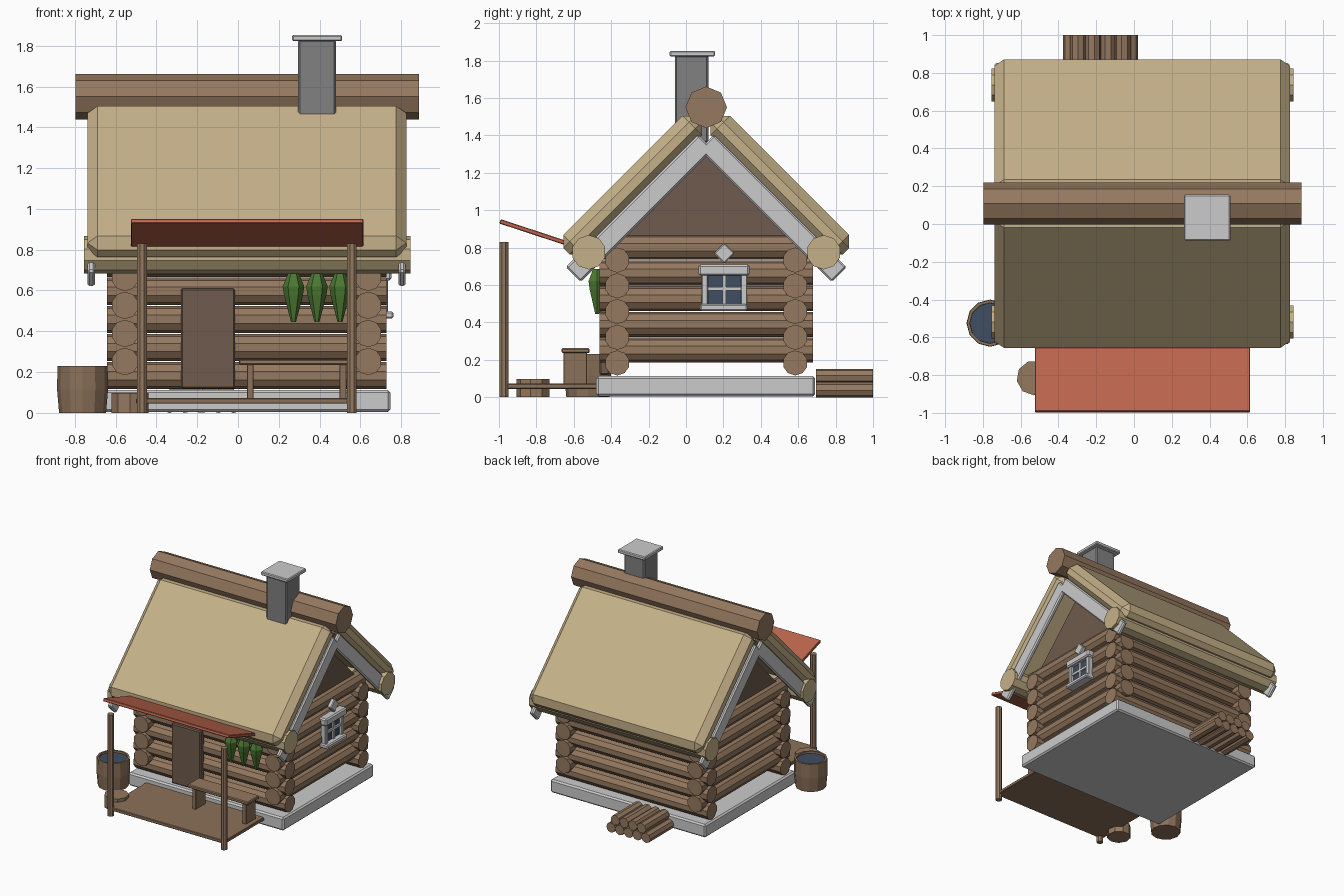
import bpy, bmesh, math
from mathutils import Matrix, Vector

if "Cube" in bpy.data.objects:
    bpy.data.objects.remove(bpy.data.objects["Cube"])

CX, CY = 0.042, 0.108      # centre of the house body
R2 = math.sqrt(0.5)


def material(name, r, g, b):
    m = bpy.data.materials.new(name)
    m.diffuse_color = (r, g, b, 1)
    m.use_nodes = True
    m.node_tree.nodes["Principled BSDF"].inputs["Base Color"].default_value = m.diffuse_color
    return m


LOG = material("log_wood", 0.30, 0.19, 0.115)
DARK = material("dark_wood", 0.16, 0.105, 0.075)
PLANK = material("plank_wood", 0.26, 0.165, 0.10)
THATCH = material("thatch", 0.56, 0.44, 0.25)
RED = material("red_boards", 0.50, 0.13, 0.075)
GREEN = material("herb_green", 0.07, 0.19, 0.03)
BLUE = material("dark_blue", 0.05, 0.075, 0.12)
CHIM = material("chimney_stone", 0.22, 0.22, 0.22)


def finish(name, bm, mat=None):
    bmesh.ops.recalc_face_normals(bm, faces=bm.faces[:])
    me = bpy.data.meshes.new(name)
    bm.to_mesh(me)
    bm.free()
    ob = bpy.data.objects.new(name, me)
    bpy.context.collection.objects.link(ob)
    if mat:
        me.materials.append(mat)
    return ob


def box(name, x, y, z, mat=None, bevel=0.0, rot=None):
    """Box from (min, max) ranges, optionally bevelled, then rotated about its centre."""
    bm = bmesh.new()
    bmesh.ops.create_cube(bm, size=1)
    bmesh.ops.scale(bm, verts=bm.verts, vec=[b - a for a, b in (x, y, z)])
    if bevel:
        bmesh.ops.bevel(bm, geom=bm.edges[:], offset=bevel, segments=1, affect='EDGES', profile=0.5)
    if rot:
        bmesh.ops.rotate(bm, verts=bm.verts, matrix=Matrix.Rotation(rot[1], 3, rot[0]))
    bmesh.ops.translate(bm, verts=bm.verts, vec=[(a + b) / 2 for a, b in (x, y, z)])
    return finish(name, bm, mat)


def rod(name, p, q, r, mat, sides=10, r2=None, turn=0.0):
    """Faceted cylinder or cone from p to q."""
    p, q = Vector(p), Vector(q)
    bm = bmesh.new()
    bmesh.ops.create_cone(bm, cap_ends=True, segments=sides, radius1=r,
                          radius2=r if r2 is None else r2, depth=(q - p).length)
    m = (q - p).to_track_quat('Z', 'Y').to_matrix() @ Matrix.Rotation(turn, 3, 'Z')
    bmesh.ops.transform(bm, verts=bm.verts, matrix=Matrix.Translation((p + q) / 2) @ m.to_4x4())
    return finish(name, bm, mat)


def lathe(name, centre, profile, sides, mat):
    """Closed or open revolved (radius, height) profile."""
    bm = bmesh.new()
    rings = [[bm.verts.new((centre[0] + r * math.cos(2 * math.pi * i / sides),
                            centre[1] + r * math.sin(2 * math.pi * i / sides), z))
              for i in range(sides)] for r, z in profile]
    for a, b in zip(rings, rings[1:]):
        for i in range(sides):
            j = (i + 1) % sides
            bm.faces.new((a[i], a[j], b[j], b[i]))
    bm.faces.new(rings[0])
    bm.faces.new(rings[-1])
    return finish(name, bm, mat)


# Stone foundation
box("foundation", (CX - 0.70, CX + 0.705), (-0.48, 0.69), (0.005, 0.112), None, 0.012)

# Interlocking log walls
for s in (-1, 1):
    for i in range(5):
        z = 0.183 + 0.1375 * i
        y = CY + s * 0.476
        rod("long_wall_log", (CX - 0.685, y, z), (CX + 0.685, y, z), 0.067, LOG)
        z += 0.069
        x = CX + s * 0.596
        rod("side_wall_log", (x, CY - 0.57, z), (x, CY + 0.57, z), 0.067, LOG)

# Gable panels
for s in (-1, 1):
    bm = bmesh.new()
    x = CX + s * 0.585
    f = bm.faces.new([bm.verts.new((x - 0.025, CY + y, z))
                      for y, z in ((-0.53, 0.80), (0.53, 0.80), (0, 1.33))])
    ext = bmesh.ops.extrude_face_region(bm, geom=[f])
    bmesh.ops.translate(bm, verts=[v for v in ext["geom"] if isinstance(v, bmesh.types.BMVert)],
                        vec=(0.05, 0, 0))
    finish("gable_panel", bm, DARK)


def slope_box(name, side, x, s, n, mat, bevel):
    """Box on the 45 degree roof: s runs up the slope, n is its outward normal."""
    sc, nc = sum(s) / 2, sum(n) / 2
    y, z = (sc - nc) * R2, (sc + nc) * R2
    if side > 0:
        y = 2 * CY - y
    hs, hn = (s[1] - s[0]) / 2, (n[1] - n[0]) / 2
    box(name, x, (y - hs, y + hs), (z - hn, z + hn), mat, bevel, ('X', -side * math.pi / 4))


# Thatched roof, eave rolls and bargeboards on both slopes
for side in (-1, 1):
    slope_box("thatch_slope", side, (CX - 0.78, CX + 0.783), (0.10, 1.10), (0.93, 1.078), THATCH, 0.05)
    y = CY + side * 0.628
    rod("eave_roll", (CX - 0.797, y, 0.775), (CX + 0.803, y, 0.775), 0.092, THATCH, 10)
    for e in (-1, 1):
        x = CX + e * 0.762
        slope_box("bargeboard", side, (x - 0.018, x + 0.018), (0.037, 1.04), (0.834, 0.946), None, 0.01)

# Ridge log
rod("ridge_log", (-0.797, CY, 1.55), (0.887, CY, 1.55), 0.111, LOG, 8)

# Chimney
box("chimney_stack", (0.295, 0.48), (-0.06, 0.12), (1.36, 1.83), CHIM, 0.01)
box("chimney_cap", (0.265, 0.51), (-0.087, 0.155), (1.822, 1.852), None, 0.006)

# Door
box("door", (-0.28, -0.015), (-0.462, -0.41), (0.12, 0.61), DARK, 0.008)

# Side window with frame, cross bars and diamond ornament
box("window_glass", (0.68, 0.715), (0.10, 0.31), (0.48, 0.67), BLUE)
for y in (0.10, 0.31):
    box("window_side_frame", (0.69, 0.735), (y - 0.017, y + 0.017), (0.48, 0.67), None, 0.004)
box("window_mullion", (0.69, 0.728), (0.195, 0.215), (0.48, 0.67))
box("window_crossbar", (0.69, 0.728), (0.10, 0.31), (0.57, 0.59))
box("window_sill", (0.68, 0.762), (0.075, 0.328), (0.462, 0.498), None, 0.008)
box("window_lintel", (0.68, 0.752), (0.068, 0.34), (0.65, 0.71), None, 0.01)
box("window_ornament", (0.70, 0.735), (0.165, 0.243), (0.73, 0.808), None, 0.006, ('X', math.pi / 4))

# Porch: deck, posts and tilted red roof
box("porch_deck", (-0.50, 0.57), (-0.985, -0.47), (0.045, 0.072), PLANK, 0.004)
for x in (-0.47, 0.558):
    rod("porch_post", (x, -0.974, 0), (x, -0.974, 0.83), 0.026, LOG, 8, turn=math.pi / 8)
tilt = -math.atan2(0.115, 0.35)
box("porch_roof", (-0.525, 0.615), (-1.005, -0.575), (0.861, 0.885), RED, 0.004, ('X', tilt))

# Bench
box("bench_seat", (0.005, 0.555), (-0.665, -0.515), (0.235, 0.262), LOG, 0.006)
for x in (0.06, 0.515):
    box("bench_leg", (x - 0.017, x + 0.017), (-0.655, -0.53), (0.07, 0.238), PLANK, 0.003)

# Hanging herb bundles
for x in (0.272, 0.387, 0.50):
    lathe("herb_bundle", (x, -0.475), [(0.026, 0.685), (0.053, 0.62), (0.046, 0.575), (0.012, 0.445)], 6, GREEN)

# Water barrel and chopping stump
lathe("barrel", (-0.762, -0.525), [(0.115, 0), (0.125, 0.115), (0.123, 0.23), (0.108, 0.23), (0.106, 0.205)],
      12, PLANK)
rod("barrel_water", (-0.762, -0.525, 0.20), (-0.762, -0.525, 0.215), 0.107, BLUE, 12)
rod("chopping_stump", (-0.53, -0.815, 0), (-0.53, -0.815, 0.097), 0.092, LOG, 9)

# Firewood stack behind the house
for row, count in ((0, 5), (1, 4)):
    for i in range(count):
        x = -0.178 + (i - (count - 1) / 2) * 0.079
        z = 0.04 + row * 0.07
        rod("firewood", (x, 0.695, z), (x, 1.0, z), 0.041, LOG, 8, turn=i)
